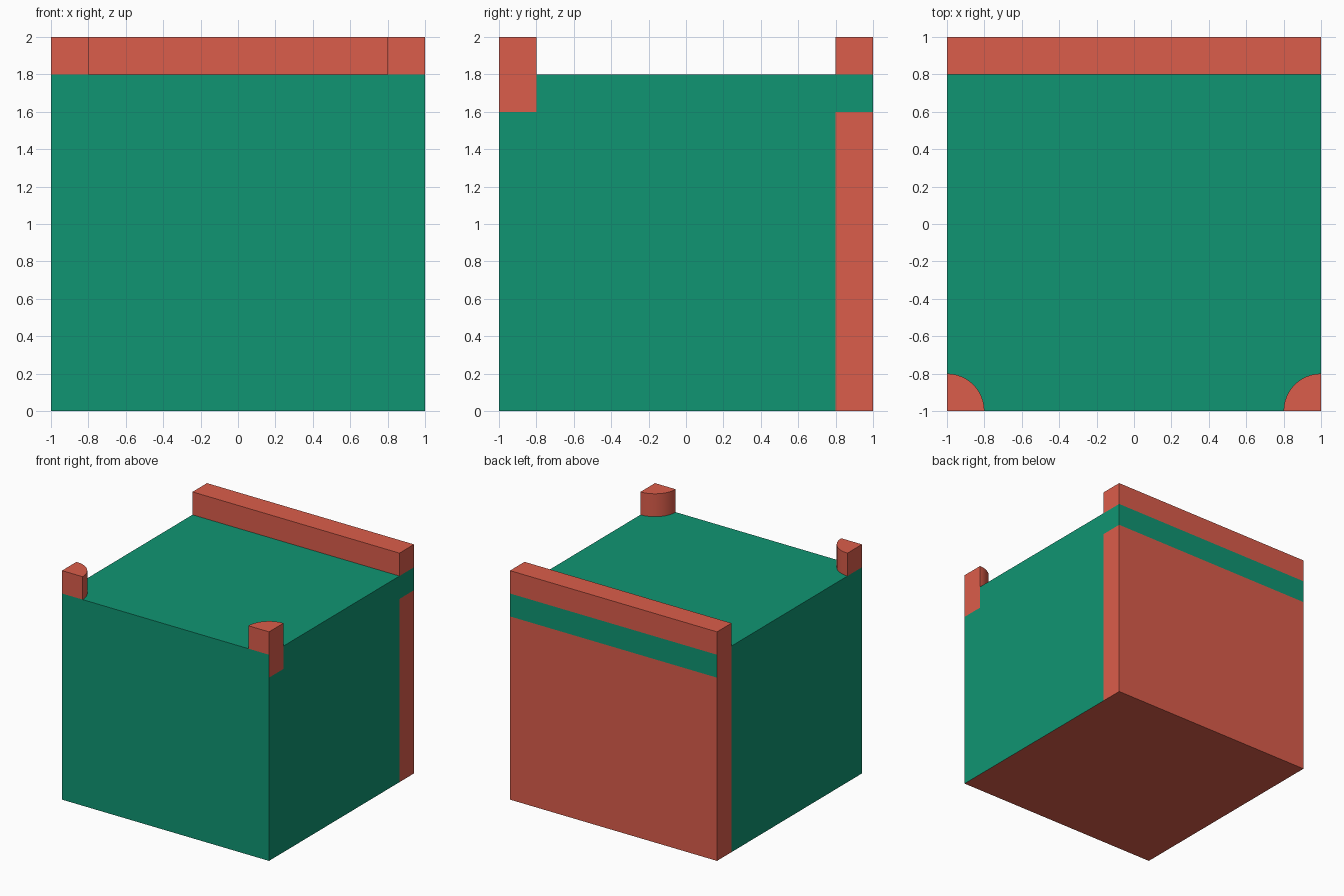
import bpy, bmesh
from math import sin, cos, pi, radians

if "Cube" in bpy.data.objects:
    bpy.data.objects.remove(bpy.data.objects["Cube"])


def material(name, color):
    mat = bpy.data.materials.new(name)
    mat.diffuse_color = color
    mat.use_nodes = True
    mat.node_tree.nodes["Principled BSDF"].inputs["Base Color"].default_value = mat.diffuse_color
    return mat


GREEN = material("green", (0.005, 0.30, 0.17, 1))
RED = material("red", (0.71, 0.11, 0.07, 1))


def make_object(name, bm, *mats):
    bmesh.ops.recalc_face_normals(bm, faces=bm.faces)
    mesh = bpy.data.meshes.new(name)
    bm.to_mesh(mesh)
    bm.free()
    for mat in mats:
        mesh.materials.append(mat)
    obj = bpy.data.objects.new(name, mesh)
    bpy.context.collection.objects.link(obj)
    return obj


def box(lo, hi):
    bm = bmesh.new()
    bmesh.ops.create_cube(bm, size=1)
    for v in bm.verts:
        v.co = [(a + b) / 2 + c * (b - a) for a, b, c in zip(lo, hi, v.co)]
    return bm


# Main block, cut along the borders of its coloured zones
bm = box((-1, -1, 0), (1, 1, 1.8))
for co, no in (((0, -0.8, 0), (0, 1, 0)), ((0, 0.8, 0), (0, 1, 0)), ((0, 0, 1.6), (0, 0, 1))):
    bmesh.ops.bisect_plane(bm, geom=bm.verts[:] + bm.edges[:] + bm.faces[:],
                           plane_co=co, plane_no=no)
for f in bm.faces:
    x, y, z = f.calc_center_median()
    base = z < 0.01
    back_wall = y > 0.8 and z < 1.6
    left_wall_end = y > 0.8 and x < -0.99
    right_post_foot = x > 0.99 and y < -0.8 and z > 1.6
    f.material_index = int(base or back_wall or left_wall_end or right_post_foot)
make_object("main_block", bm, GREEN, RED)

# Raised rail along the back edge
make_object("back_rail", box((-1, 0.8, 1.8), (1, 1, 2)), RED)

# Quarter-round posts on the two front corners
for side, s in (("left", -1), ("right", 1)):
    bm = bmesh.new()
    arc = [(i * pi / 2) / 16 for i in range(17)]
    pts = [(s, -1)] + [(s * (1 - 0.2 * cos(a)), -1 + 0.2 * sin(a)) for a in arc]
    face = bm.faces.new([bm.verts.new((x, y, 1.8)) for x, y in pts])
    top = bmesh.ops.extrude_face_region(bm, geom=[face], use_keep_orig=True)
    bmesh.ops.translate(bm, vec=(0, 0, 0.2),
                        verts=[g for g in top["geom"] if isinstance(g, bmesh.types.BMVert)])
    post = make_object(f"front_post_{side}", bm, RED)
    bpy.ops.object.select_all(action="DESELECT")
    post.select_set(True)
    bpy.context.view_layer.objects.active = post
    bpy.ops.object.shade_smooth_by_angle(angle=radians(30))
